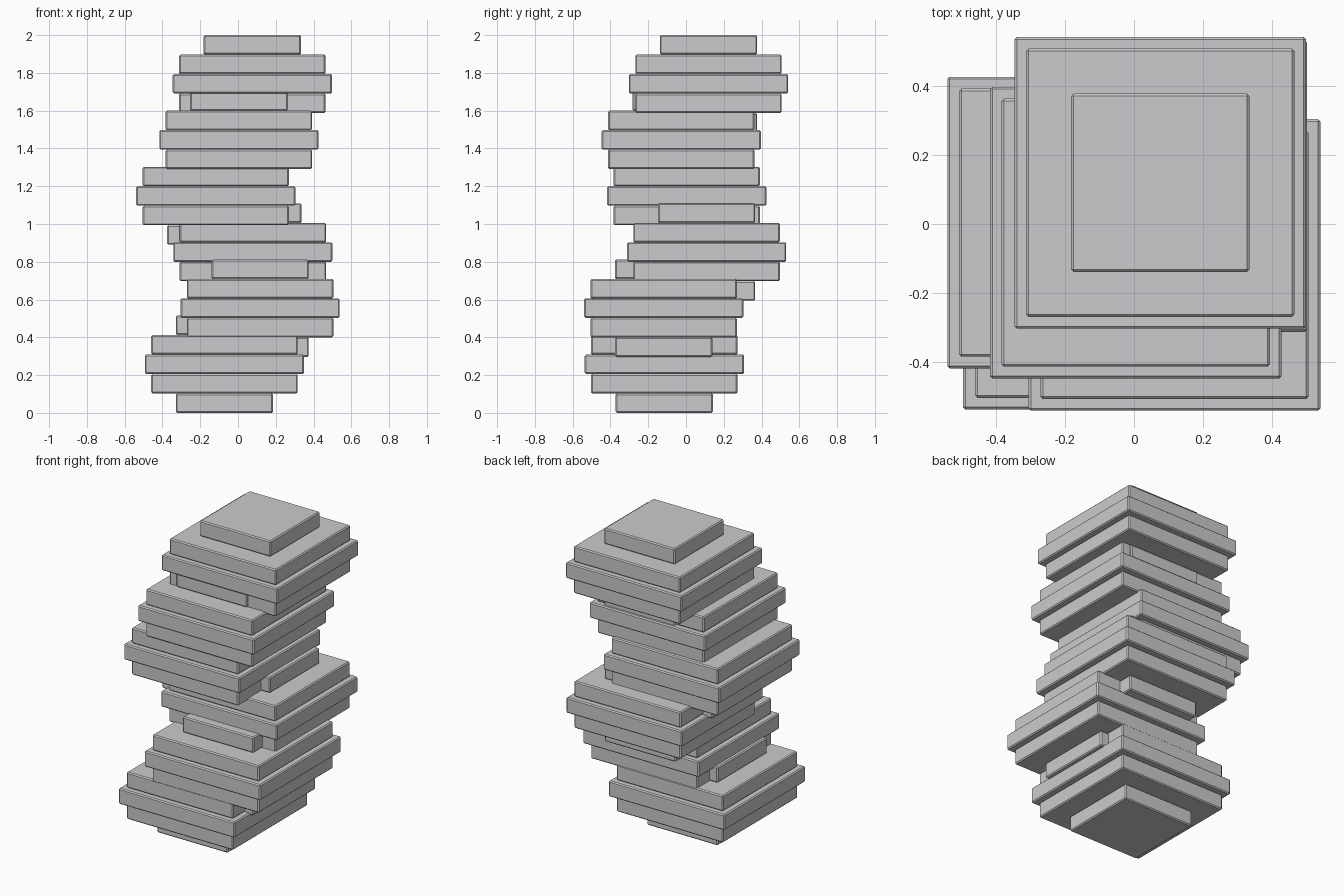
import bpy

cube = bpy.data.objects.get("Cube")
if cube:
    bpy.data.objects.remove(cube, do_unlink=True)

# One plain grey for the whole stack
grey = bpy.data.materials.new("light_grey")
grey.use_nodes = True
colour = (0.6, 0.6, 0.62, 1.0)
grey.diffuse_color = colour
grey.node_tree.nodes["Principled BSDF"].inputs["Base Color"].default_value = colour

LAYER = 0.103                                      # slab thickness
WIDTHS = [0.515, 0.775, 0.843, 0.775, 0.515]       # slabs of one stepped boulder
RADIUS = LAYER * len(WIDTHS) / 2


def add_slab(name, x, y, z, width):
    """Square slab with slightly chamfered edges."""
    bpy.ops.mesh.primitive_cube_add(size=1, location=(x, y, z))
    slab = bpy.context.object
    slab.name = name
    slab.scale = (width, width, LAYER)
    bpy.ops.object.transform_apply(location=False, rotation=False, scale=True)
    slab.data.materials.append(grey)
    bevel = slab.modifiers.new("chamfer", 'BEVEL')
    bevel.width = 0.007
    bevel.segments = 1


def add_boulder(number, x, y, z):
    """Stepped round boulder made of stacked slabs."""
    for i, width in enumerate(WIDTHS):
        height = z + (i - 2) * LAYER
        add_slab(f"boulder_{number}_slab_{i + 1}", x, y, height, width)


# Boulder centres, from the bottom up
centres = [(-0.072, -0.115), (0.117, -0.118), (0.079, 0.109),
           (-0.118, 0.004), (0.005, -0.025), (0.076, 0.119)]
step = (2 - 2 * RADIUS) / (len(centres) - 1)
for n, (x, y) in enumerate(centres):
    add_boulder(n + 1, x, y, RADIUS + n * step)
